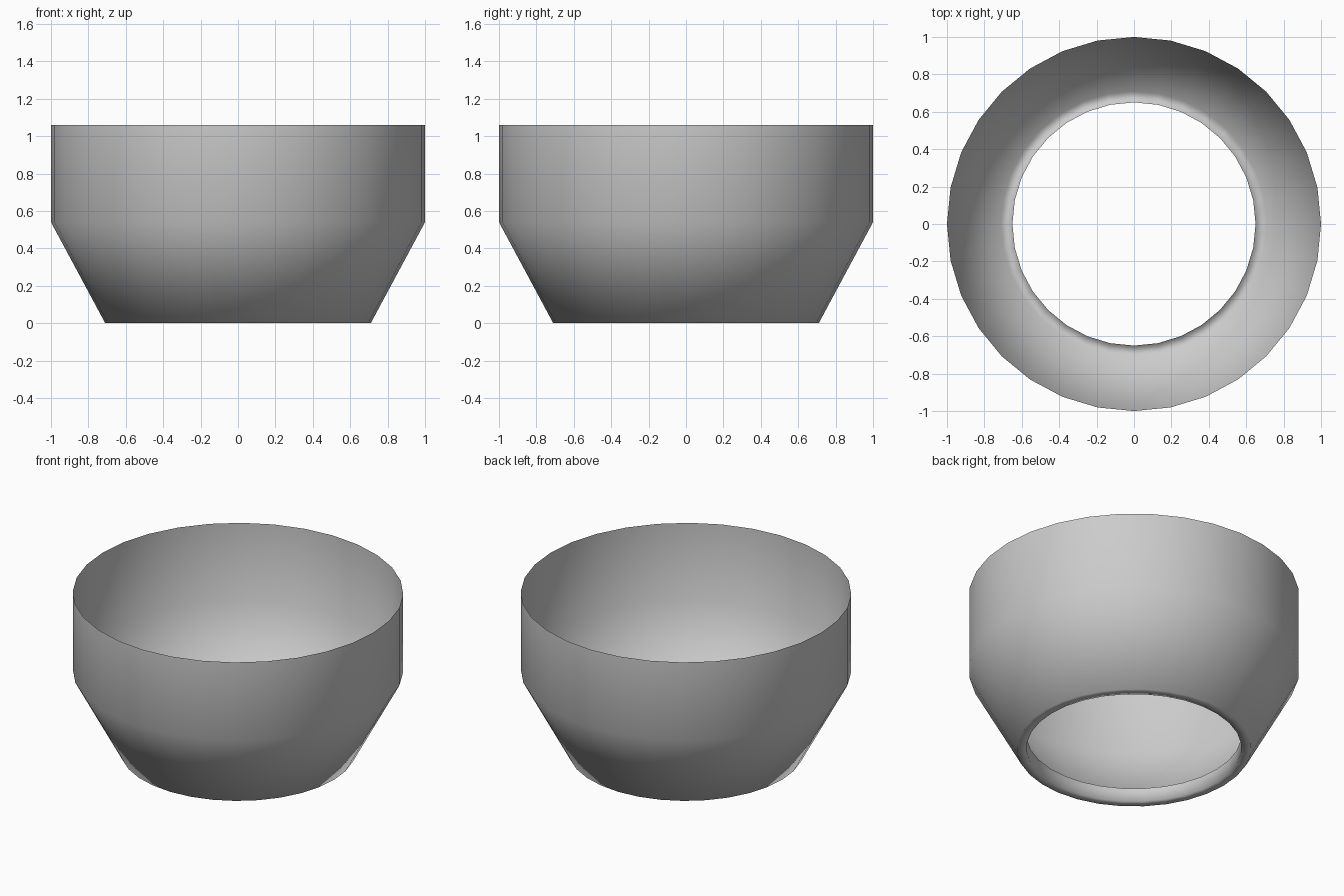
import bpy, bmesh
from math import cos, sin, tau

if "Cube" in bpy.data.objects:
    bpy.data.objects.remove(bpy.data.objects["Cube"])

SIDES = 32
# (radius, height): inner lip, base ring, flared cone, straight wall
PROFILE = [(0.65, 0.09), (0.65, 0.0), (0.71, 0.0), (1.0, 0.54), (1.0, 1.06)]

# open bowl shell: profile swept around z
bm = bmesh.new()
rings = [[bm.verts.new((r * cos(tau * i / SIDES), r * sin(tau * i / SIDES), z))
          for i in range(SIDES)] for r, z in PROFILE]
for low, high in zip(rings, rings[1:]):
    for i in range(SIDES):
        j = (i + 1) % SIDES
        face = bm.faces.new((low[i], low[j], high[j], high[i]))
        face.smooth = True

mesh = bpy.data.meshes.new("open_bowl")
bm.to_mesh(mesh)
bm.free()
bowl = bpy.data.objects.new("open_bowl", mesh)
bpy.context.collection.objects.link(bowl)
